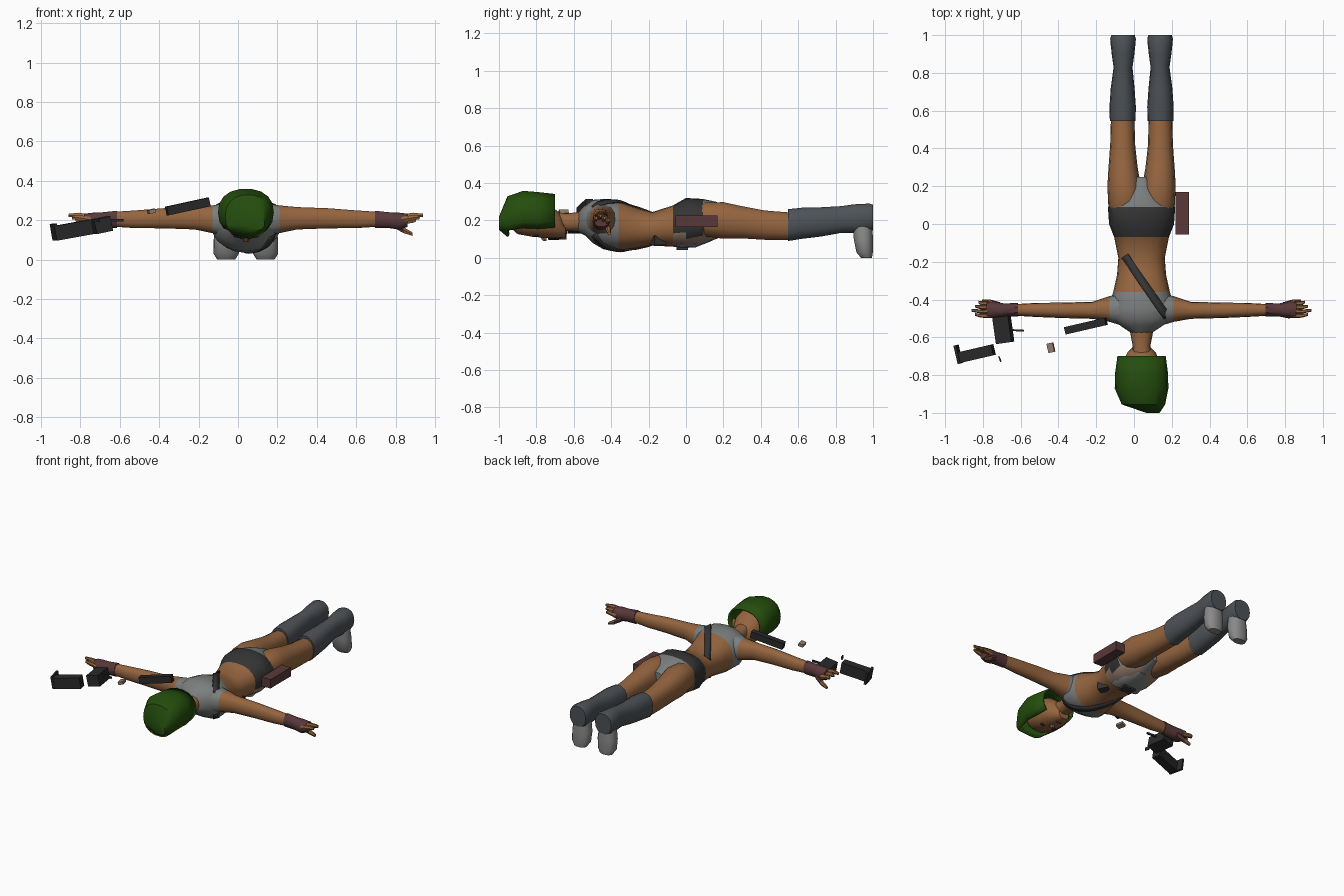
import bpy, bmesh, math
from mathutils import Vector, Matrix
from mathutils.bvhtree import BVHTree

if "Cube" in bpy.data.objects:
    bpy.data.objects.remove(bpy.data.objects["Cube"], do_unlink=True)

CENTRE = 0.04   # the body's mirror plane in x


def material(name, r, g, b):
    m = bpy.data.materials.new(name)
    m.use_nodes = True
    m.diffuse_color = (r, g, b, 1)
    m.node_tree.nodes["Principled BSDF"].inputs["Base Color"].default_value = (r, g, b, 1)
    return m


skin = material("skin", .30, .13, .05)
green = material("hair green", .018, .075, .004)
cloth = material("grey cloth", .20, .21, .21)
slate = material("boot slate", .075, .085, .095)
dark = material("belt dark", .035, .035, .036)
maroon = material("maroon leather", .10, .04, .042)
black = material("gun black", .022, .022, .023)
sole = material("shoe grey", .25, .25, .25)
pale = material("pale tan", .30, .20, .15)


def finish(name, bm, mats, rule=None, angle=40):
    """Turn a bmesh into a shaded object; rule maps a face to a material slot."""
    bmesh.ops.recalc_face_normals(bm, faces=bm.faces[:])
    if rule:
        for f in bm.faces:
            f.material_index = rule(f.calc_center_median())
    me = bpy.data.meshes.new(name)
    bm.to_mesh(me)
    bm.free()
    ob = bpy.data.objects.new(name, me)
    bpy.context.collection.objects.link(ob)
    for m in mats:
        me.materials.append(m)
    bpy.ops.object.select_all(action='DESELECT')
    ob.select_set(True)
    bpy.context.view_layer.objects.active = ob
    bpy.ops.object.shade_smooth_by_angle(angle=math.radians(angle))
    return ob


def loft_mesh(axis, rings, side=1, n=14, power=.88):
    """Skin rings (position, centre a, centre b, radius a, radius b) along an axis."""
    bm = bmesh.new()
    loops = []
    for p, a, b, ra, rb in rings:
        loop = []
        for i in range(n):
            t = math.tau * i / n
            c, s = math.cos(t), math.sin(t)
            u = a + ra * math.copysign(abs(c) ** power, c)
            v = b + rb * math.copysign(abs(s) ** power, s)
            x, y, z = {"x": (p, u, v), "y": (u, p, v), "z": (u, v, p)}[axis]
            loop.append(bm.verts.new((CENTRE + side * x, y, z)))
        loops.append(loop)
    for r, q in zip(loops, loops[1:]):
        for i in range(n):
            j = (i + 1) % n
            bm.faces.new((r[i], r[j], q[j], q[i]))
    bm.faces.new(loops[0])
    bm.faces.new(loops[-1])
    return bm


def loft(name, axis, rings, mats, rule=None, **kw):
    return finish(name, loft_mesh(axis, rings, **kw), mats, rule)


def box(name, loc, size, mat, turn=0, tilt=0):
    bm = bmesh.new()
    bmesh.ops.create_cube(bm, size=1, matrix=Matrix.Diagonal((*size, 1)))
    rot = Matrix.Rotation(math.radians(turn), 4, 'Z') @ Matrix.Rotation(math.radians(-tilt), 4, 'Y')
    bm.transform(Matrix.Translation(loc) @ rot)
    return finish(name, bm, [mat])


def ball(name, loc, size, mat, seg=12):
    bm = bmesh.new()
    bmesh.ops.create_uvsphere(bm, u_segments=seg, v_segments=8, radius=1)
    bm.transform(Matrix.Translation(loc) @ Matrix.Diagonal((*size, 1)))
    return finish(name, bm, [mat])


# Torso with crop top, bare waist, belt and shorts
torso_rings = [
    (-.58, 0, .19, .05, .05), (-.54, 0, .20, .11, .08), (-.50, 0, .195, .16, .115),
    (-.44, 0, .18, .175, .135), (-.36, 0, .17, .15, .135), (-.27, 0, .16, .13, .11),
    (-.18, 0, .155, .123, .09), (-.07, 0, .17, .145, .11), (.0, 0, .185, .172, .135),
    (.09, 0, .195, .178, .12), (.16, 0, .20, .08, .10), (.25, 0, .20, .045, .06)]


def torso_colour(c):
    if c.y < -.36:
        return 0
    if c.y < -.07:
        return 1
    if c.z < .12:
        return 3
    return 2 if c.y < .1 else 0


torso_mesh = loft_mesh("y", torso_rings, n=20)
surface = BVHTree.FromBMesh(torso_mesh)
finish("torso", torso_mesh, [cloth, skin, dark, pale], torso_colour)

# Diagonal strap laid on the back and the chest
for name, sign in (("back_strap", 1), ("chest_strap", -1)):
    bm = bmesh.new()
    across = Vector((.35, .25, 0)).normalized() * .02
    rows = []
    for i in range(21):
        mid = Vector((-.05, -.17, 0)).lerp(Vector((.19, -.51, 0)), i / 20)
        hits = [surface.ray_cast(mid + across * k + Vector((0, 0, sign)), Vector((0, 0, -sign)))[0]
                for k in (-1, 1)]
        if all(hits):
            rows.append([bm.verts.new(h + Vector((0, 0, .008 * sign))) for h in hits])
    for r, q in zip(rows, rows[1:]):
        bm.faces.new((r[0], r[1], q[1], q[0]))
    strap = finish(name, bm, [dark])
    strap.modifiers.new("thickness", 'SOLIDIFY').thickness = .008

# Neck and head, face turned down
loft("neck", "y", [(-.72, 0, .20, .05, .05), (-.64, 0, .19, .048, .048),
                   (-.55, 0, .195, .065, .055)], [skin])
loft("head", "y", [(-.95, 0, .22, .05, .05), (-.90, 0, .215, .095, .09), (-.82, 0, .21, .11, .10),
                   (-.74, 0, .20, .10, .095), (-.68, 0, .175, .075, .07),
                   (-.645, 0, .15, .04, .04)], [skin])
loft("nose", "z", [(.09, 0, -.755, .012, .01), (.13, 0, -.77, .018, .03)], [skin], n=6)
ball("mouth", (CENTRE, -.70, .108), (.028, .008, .006), maroon)
for side, label in ((1, "left"), (-1, "right")):
    ball(label + "_eye", (CENTRE + side * .042, -.80, .118), (.022, .012, .007), black)
    ball(label + "_ear", (CENTRE + side * .108, -.745, .20), (.014, .025, .03), skin, 8)

# Hair shell, open over the face and at the nape
bm = loft_mesh("y", [(-1.0, .06, .185, .035, .035), (-.955, .01, .22, .115, .11),
                     (-.87, 0, .24, .142, .12), (-.79, 0, .235, .14, .118),
                     (-.70, 0, .235, .128, .108)], n=18)
bmesh.ops.recalc_face_normals(bm, faces=bm.faces[:])
opening = [f for f in bm.faces if f.normal.y > .9
           or (f.calc_center_median().y > -.93 and f.calc_center_median().z < .165)]
bmesh.ops.delete(bm, geom=opening, context='FACES')
hair = finish("hair", bm, [green])
hair.modifiers.new("thickness", 'SOLIDIFY').thickness = .012

# Limbs, built once per side
for side, label in ((1, "left"), (-1, "right")):
    loft(label + "_arm", "x", [(.08, -.455, .2, .09, .09), (.17, -.45, .205, .068, .072),
                               (.26, -.457, .21, .045, .058), (.42, -.457, .21, .041, .052),
                               (.56, -.455, .205, .037, .046), (.68, -.455, .205, .03, .038)],
         [cloth, skin], lambda c: int(abs(c.x - CENTRE) > .15), side=side)
    loft(label + "_glove", "x", [(.655, -.455, .205, .036, .045), (.73, -.455, .20, .035, .042),
                                 (.78, -.455, .195, .045, .045), (.82, -.452, .20, .04, .035)],
         [maroon], side=side, n=10)
    # Four fingers fanned out, and a thumb pointing down
    for k in range(4):
        y, z = -.485 + k * .022, .225 - abs(k - 1) * .012
        reach = .90 - abs(k - 1) * .018
        loft(f"{label}_finger_{k + 1}", "x", [(.79, y, z - .01, .013, .016), (.85, y, z, .011, .015),
                                              (reach, y + .006, z, .007, .009)], [skin], side=side, n=6)
    loft(label + "_thumb", "x", [(.75, -.43, .18, .016, .02), (.80, -.415, .15, .015, .017),
                                 (.845, -.41, .13, .009, .01)], [maroon, skin],
         lambda c: int(abs(c.x - CENTRE) > .79), side=side, n=6)
    loft(label + "_thigh", "y", [(.03, .085, .2, .07, .07), (.10, .088, .205, .088, .092),
                                 (.20, .092, .20, .089, .10), (.30, .098, .19, .077, .088),
                                 (.42, .10, .175, .066, .08), (.57, .10, .168, .062, .075)],
         [skin], side=side)
    loft(label + "_boot", "y", [(.545, .10, .175, .068, .087), (.62, .10, .185, .07, .085),
                                (.72, .10, .192, .063, .08), (.83, .098, .205, .05, .073),
                                (.90, .098, .21, .06, .078), (.98, .098, .215, .068, .077),
                                (1.0, .098, .215, .062, .07)], [slate], side=side)
    loft(label + "_shoe", "z", [(0, .10, .965, .045, .03), (.03, .10, .955, .064, .045),
                                (.10, .098, .948, .066, .052), (.17, .098, .945, .055, .054)],
         [sole], side=side)

# Hip gear
box("hip_pouch", (.255, .057, .195), (.07, .225, .062), maroon)
box("buckle", (CENTRE, -.02, .052), (.09, .06, .02), dark)
box("belly_pouch", (.12, -.15, .095), (.06, .07, .05), dark, 25)
loft("front_cloth", "y", [(-.05, 0, .07, .11, .018), (.05, 0, .075, .09, .02),
                          (.14, 0, .11, .04, .02)], [cloth], n=10)

# Loose weapon parts beside the right hand
box("gun_barrel", (-.255, -.54, .27), (.225, .04, .045), black, 13, 12)
box("gun_chip", (-.44, -.655, .245), (.034, .05, .02), pale, 12, 15)
box("gun_body", (-.692, -.56, .175), (.085, .14, .075), black, 8, 12)
box("gun_pin", (-.62, -.563, .20), (.075, .01, .012), black, -3)
box("gun_stock", (-.838, -.687, .15), (.195, .058, .075), black, 13, 10)
box("stock_plate", (-.931, -.69, .14), (.014, .10, .085), black, 13, 10)
box("gun_trigger", (-.71, -.715, .20), (.008, .03, .02), black, 20)
